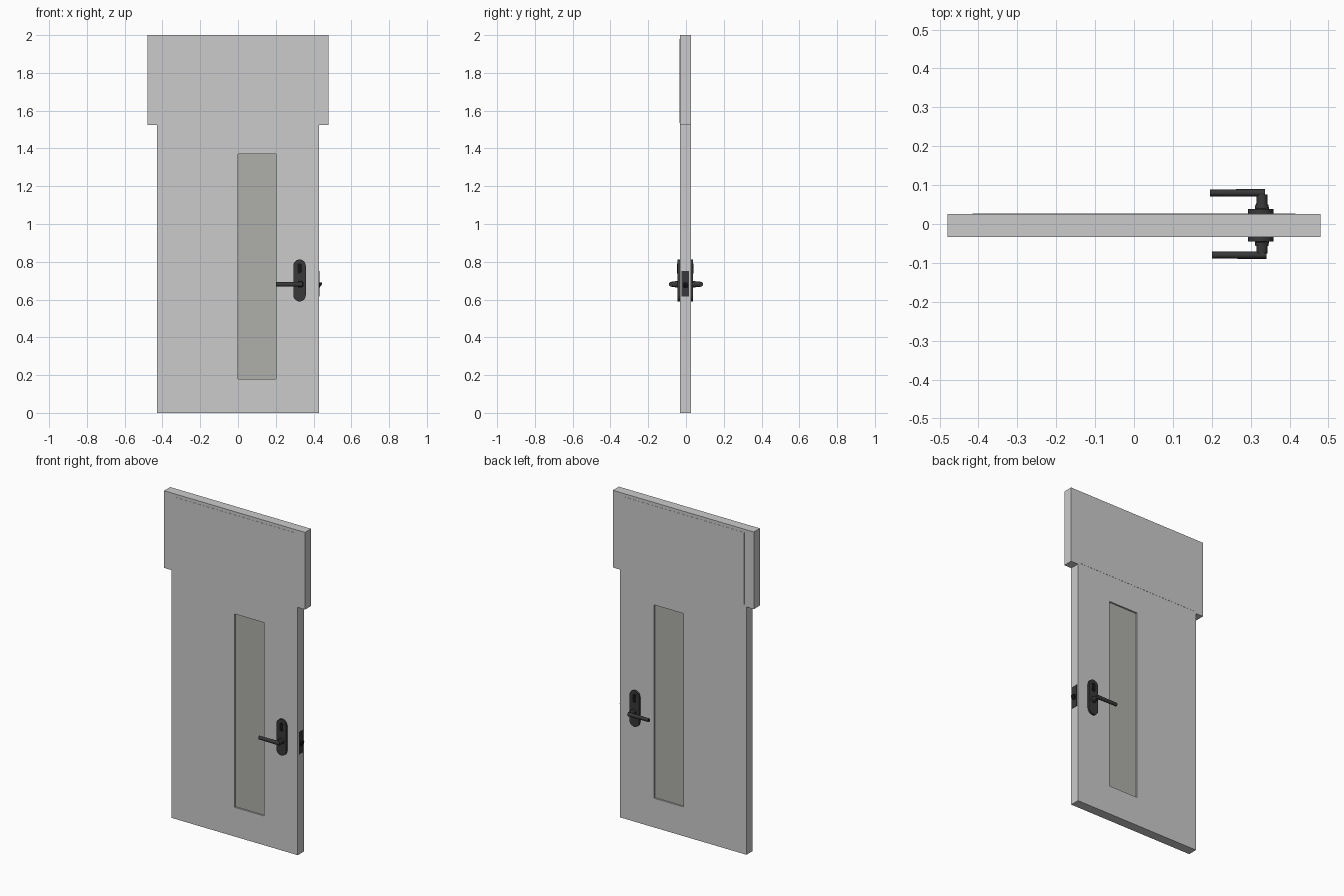
import bpy, bmesh, math
from mathutils import Matrix, Vector

if "Cube" in bpy.data.objects:
    bpy.data.objects.remove(bpy.data.objects["Cube"])


def material(name, rgb):
    m = bpy.data.materials.new(name)
    m.diffuse_color = (*rgb, 1)
    m.use_nodes = True
    m.node_tree.nodes["Principled BSDF"].inputs["Base Color"].default_value = m.diffuse_color
    return m


DARK = material("dark_metal", (0.04, 0.04, 0.04))
BLACK = material("black_metal", (0.008, 0.008, 0.008))
GLASS = material("tinted_glass", (0.43, 0.43, 0.40))


def finish(name, bm, mat=None, smooth=False):
    bmesh.ops.recalc_face_normals(bm, faces=bm.faces)
    me = bpy.data.meshes.new(name)
    bm.to_mesh(me)
    bm.free()
    ob = bpy.data.objects.new(name, me)
    bpy.context.collection.objects.link(ob)
    if mat:
        me.materials.append(mat)
    if smooth:
        bpy.ops.object.select_all(action='DESELECT')
        ob.select_set(True)
        bpy.context.view_layer.objects.active = ob
        bpy.ops.object.shade_smooth_by_angle(angle=math.radians(35))
    return ob


def box(name, x, y, z, mat=None):
    bm = bmesh.new()
    size = [b - a for a, b in (x, y, z)]
    mid = [(a + b) / 2 for a, b in (x, y, z)]
    bmesh.ops.create_cube(bm, size=1, matrix=Matrix.Translation(mid) @ Matrix.Diagonal((*size, 1)))
    return finish(name, bm, mat)


def prism(name, points, y0, y1, mat=None, smooth=False):
    """Extrude an x-z outline from y0 to y1."""
    bm = bmesh.new()
    face = bm.faces.new([bm.verts.new((x, y0, z)) for x, z in points])
    new = bmesh.ops.extrude_face_region(bm, geom=[face])["geom"]
    bmesh.ops.translate(bm, vec=(0, y1 - y0, 0), verts=[v for v in new if isinstance(v, bmesh.types.BMVert)])
    return finish(name, bm, mat, smooth)


def rod(name, a, b, r1, r2, mat=None, squash=1, sides=24):
    """Tapered round bar from a to b."""
    a, b = Vector(a), Vector(b)
    bm = bmesh.new()
    m = (Matrix.Translation((a + b) / 2) @ Matrix.Diagonal((1, squash, 1, 1))
         @ (b - a).to_track_quat('Z', 'Y').to_matrix().to_4x4())
    bmesh.ops.create_cone(bm, cap_ends=True, segments=sides, radius1=r1, radius2=r2,
                          depth=(b - a).length, matrix=m)
    return finish(name, bm, mat, True)


def stadium(cx, z0, z1, r, n=12):
    arc = [math.pi * i / n for i in range(n + 1)]
    return ([(cx + r * math.cos(t), z1 - r + r * math.sin(t)) for t in arc] +
            [(cx - r * math.cos(t), z0 + r - r * math.sin(t)) for t in arc])


FRONT, BACK = -0.033, 0.026
WX, WZ = (0.0, 0.20), (0.18, 1.37)

# Door leaf with a tall window opening
leaf = box("door_leaf", (-0.43, 0.43), (FRONT, BACK), (0, 1.525))
cutter = box("window_cutter", WX, (-0.2, 0.2), WZ)
cutter.hide_render = True
mod = leaf.modifiers.new("window_opening", 'BOOLEAN')
mod.operation = 'DIFFERENCE'
mod.solver = 'EXACT'
mod.object = cutter
bpy.context.view_layer.objects.active = leaf
bpy.ops.object.modifier_apply(modifier=mod.name)
bpy.data.objects.remove(cutter)
box("window_glass", WX, (FRONT + 0.01, BACK - 0.01), WZ, GLASS)

# Panel above the door with its barely proud infill
box("upper_panel", (-0.48, 0.48), (FRONT, BACK), (1.525, 2.0))
box("upper_infill", (-0.415, 0.415), (FRONT - 0.001, BACK + 0.001), (1.535, 1.98))

# Handle sets on both faces
for side, face, s, dx in (("front", FRONT, -1, 0.0), ("back", BACK, 1, -0.004)):
    plate = face + s * 0.012
    prism(side + "_handle_plate", stadium(0.326, 0.59, 0.812, 0.033), face, plate, DARK, True)
    prism(side + "_key_cylinder", stadium(0.326, 0.738, 0.792, 0.012), plate - s * 0.004, plate + s * 0.002, BLACK, True)
    rod(side + "_handle_collar", (0.329, plate, 0.681), (0.329, plate + s * 0.012, 0.681), 0.018, 0.017, DARK)
    rod(side + "_handle_neck", (0.329, plate, 0.681), (0.329, s * 0.076, 0.681), 0.015, 0.014, DARK)
    rod(side + "_handle_lever", (0.341 + dx, s * 0.08, 0.681), (0.20 + dx, s * 0.08, 0.681), 0.0125, 0.011, DARK, 0.8)

# Latch plate and wedge bolt on the closing edge
box("latch_plate", (0.425, 0.432), (-0.023, 0.017), (0.615, 0.752), DARK)
prism("latch_bolt", [(0.428, 0.692), (0.446, 0.69), (0.444, 0.68), (0.428, 0.658)], -0.014, 0.008, BLACK)
